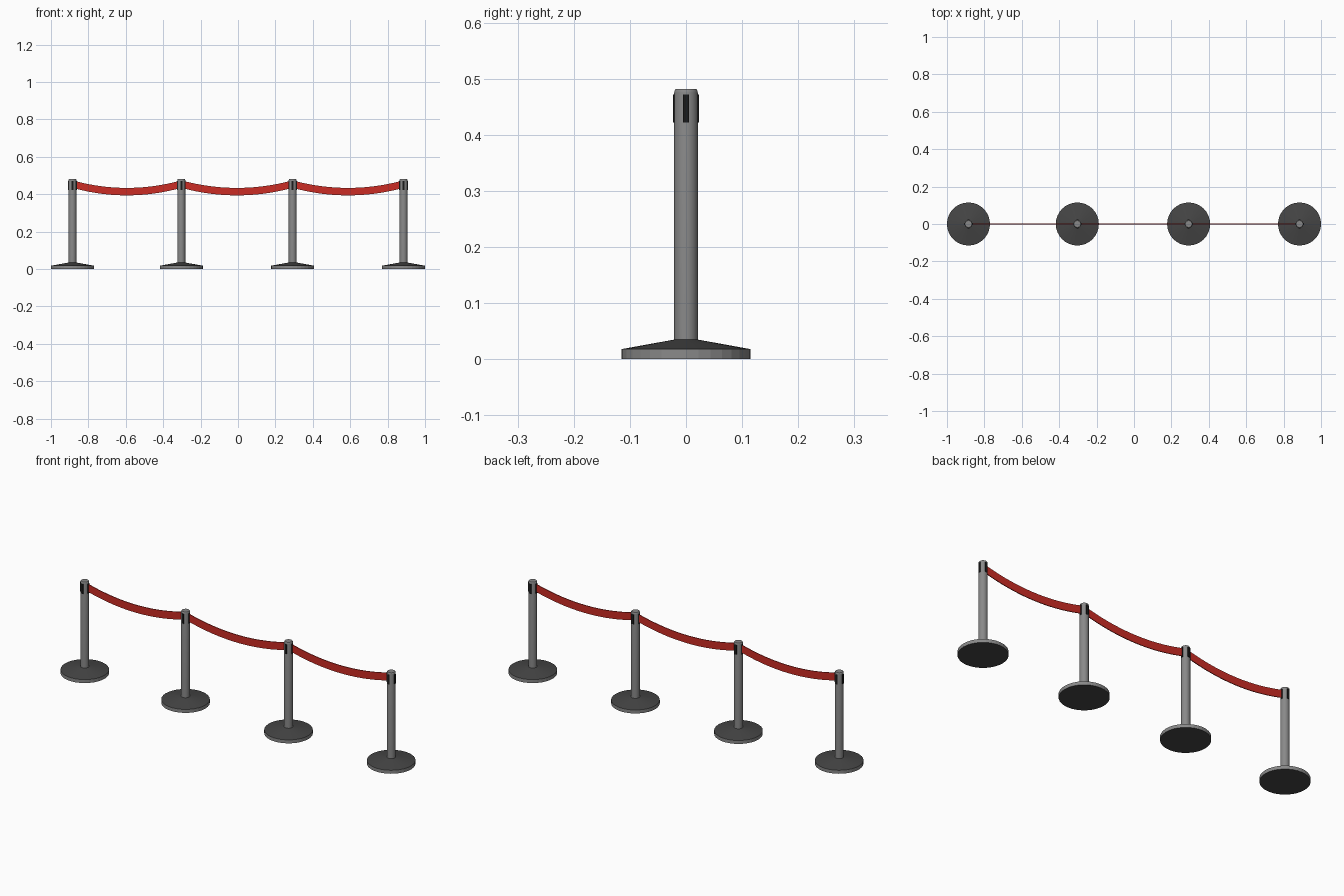
import bpy, bmesh, math

if "Cube" in bpy.data.objects:
    bpy.data.objects.remove(bpy.data.objects["Cube"])

POSTS = [-0.885, -0.303, 0.292, 0.885]


def material(name, r, g, b):
    m = bpy.data.materials.new(name)
    m.diffuse_color = (r, g, b, 1)
    m.use_nodes = True
    m.node_tree.nodes["Principled BSDF"].inputs["Base Color"].default_value = m.diffuse_color
    return m


RED = material("red_fabric", 0.6, 0.025, 0.018)
DARK = material("dark_rubber", 0.06, 0.06, 0.06)
BLACK = material("black_plastic", 0.01, 0.01, 0.01)
STEEL = material("steel", 0.25, 0.25, 0.25)


def finish(name, bm, mats, angle=None):
    bmesh.ops.recalc_face_normals(bm, faces=bm.faces)
    me = bpy.data.meshes.new(name)
    bm.to_mesh(me)
    bm.free()
    for m in mats:
        me.materials.append(m)
    ob = bpy.data.objects.new(name, me)
    bpy.context.collection.objects.link(ob)
    if angle:
        bpy.ops.object.select_all(action='DESELECT')
        bpy.context.view_layer.objects.active = ob
        ob.select_set(True)
        bpy.ops.object.shade_smooth_by_angle(angle=math.radians(angle))
    return ob


def lathe(name, profile, x, mats, sides=32, angle=None):
    """Stack of (radius, z) rings closed with flat caps."""
    bm = bmesh.new()
    rings = [[bm.verts.new((x + r * math.cos(2 * math.pi * i / sides),
                            r * math.sin(2 * math.pi * i / sides), z))
              for i in range(sides)] for r, z in profile]
    for a, b in zip(rings, rings[1:]):
        for i in range(sides):
            j = (i + 1) % sides
            bm.faces.new((a[i], a[j], b[j], b[i]))
    bm.faces.new(rings[0][::-1])
    bm.faces.new(rings[-1])
    # Second material goes on the top and bottom faces
    if len(mats) > 1:
        bm.normal_update()
        for f in bm.faces:
            f.material_index = int(abs(f.normal.z) > 0.5)
    return finish(name, bm, mats, angle)


def slot_inserts(name, x):
    """Four dark belt slots around the post head."""
    bm = bmesh.new()
    for k in range(4):
        a = k * math.pi / 2
        ca, sa = abs(math.cos(a)), abs(math.sin(a))
        for v in bmesh.ops.create_cube(bm, size=1)["verts"]:
            v.co.x = v.co.x * (0.006 * ca + 0.011 * sa) + 0.020 * math.cos(a) + x
            v.co.y = v.co.y * (0.006 * sa + 0.011 * ca) + 0.020 * math.sin(a)
            v.co.z = v.co.z * 0.050 + 0.447
    return finish(name, bm, [BLACK])


def belt(name, x0, x1, steps=20):
    """Thin sagging strap of constant height."""
    bm = bmesh.new()
    prev = None
    for i in range(steps + 1):
        t = i / steps
        x = x0 + (x1 - x0) * t
        z = 0.449 - 0.035 * (1 - (2 * t - 1) ** 2)
        ring = [bm.verts.new((x, y, z + h)) for y, h in
                ((-0.002, -0.02), (0.002, -0.02), (0.002, 0.02), (-0.002, 0.02))]
        if prev:
            for k in range(4):
                n = (k + 1) % 4
                bm.faces.new((prev[k], prev[n], ring[n], ring[k]))
        else:
            bm.faces.new(ring[::-1])
        prev = ring
    bm.faces.new(prev)
    return finish(name, bm, [RED], 30)


for n, x in enumerate(POSTS, 1):
    # Weighted foot with a shallow cone top
    lathe(f"base_{n}", [(0.115, 0), (0.115, 0.018), (0.021, 0.035)], x, [STEEL, DARK])
    # Tube with softened top edge
    lathe(f"post_{n}", [(0.021, 0.03), (0.021, 0.475), (0.0203, 0.479), (0.018, 0.482)],
          x, [STEEL], angle=35)
    slot_inserts(f"belt_slots_{n}", x)

# Belts between neighbouring posts
for n, (a, b) in enumerate(zip(POSTS, POSTS[1:]), 1):
    belt(f"belt_{n}", a + 0.02, b - 0.02)
